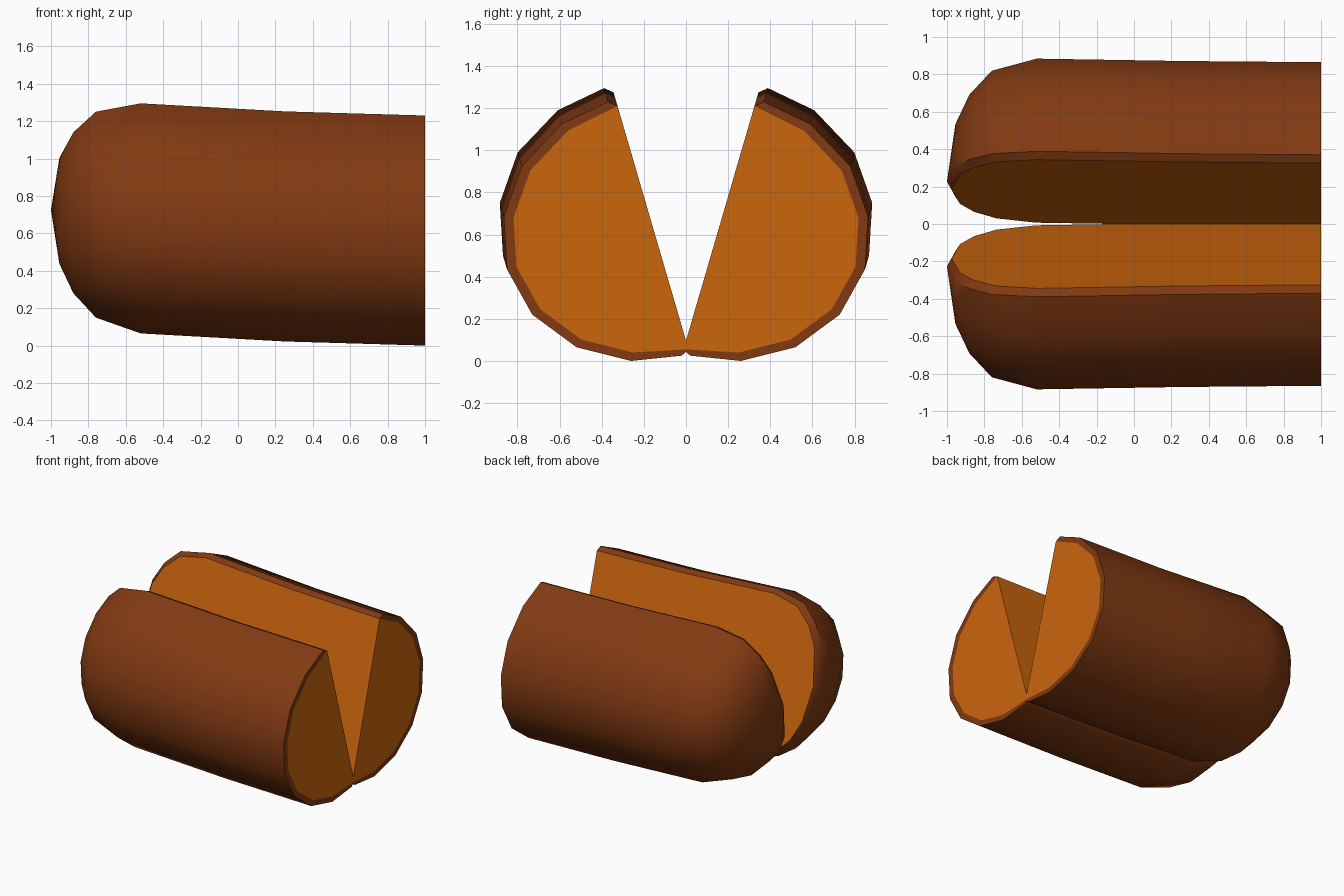
import bpy, bmesh, math

if "Cube" in bpy.data.objects:
    bpy.data.objects.remove(bpy.data.objects["Cube"])


def material(name, colour):
    m = bpy.data.materials.new(name)
    m.diffuse_color = (*colour, 1)
    m.use_nodes = True
    m.node_tree.nodes["Principled BSDF"].inputs["Base Color"].default_value = m.diffuse_color
    return m


crust = material("brown crust", (0.22, 0.042, 0.006))
crumb = material("golden crumb", (0.60, 0.132, 0.004))

# Half cross-section at the open end: rounded crust arc and the sloping cut line (y, z)
ARC = [(.02, .03), (.26, .005), (.52, .07), (.73, .225), (.85, .44),
       (.865, .69), (.78, .93), (.59, 1.13), (.37, 1.235)]
CUT_BOTTOM, CUT_TOP = (-.012, .06), (.325, 1.215)
SLOPE = 0.293
ARC_MID, CUT_MID = (.195, .62), (.152, .62)

# Stations along the bun: x, section scale, rise along the cut plane
STATIONS = [(-1, 0, .11), (-.955, .46, .105), (-.88, .70, .095), (-.76, .895, .085),
            (-.52, 1, .065), (.25, 1, .022), (1, 1, 0)]


def place(p, mid, x, s, rise):
    return (x, mid[0] + (p[0] - mid[0]) * s + rise * SLOPE,
            mid[1] + (p[1] - mid[1]) * s + rise)


bm = bmesh.new()
rings = []
for x, s, rise in STATIONS:
    cx = x + (.025 if s < 1 else 0)
    pts = [place(CUT_BOTTOM, CUT_MID, cx, s, rise)]
    pts += [place(p, ARC_MID, x, s, rise) for p in ARC]
    pts.append(place(CUT_TOP, CUT_MID, cx, s, rise))
    rings.append([bm.verts.new(p) for p in pts])

# Crust skin, with the crumb on the cut side
n = len(rings[0])
for a, b in zip(rings, rings[1:]):
    for i in range(n):
        j = (i + 1) % n
        f = bm.faces.new((a[i], a[j], b[j], b[i]))
        f.material_index = 1 if i == n - 1 else 0

# Flat end: crust rim around a crumb face
end = rings[-1]
inner = [end[0]]
inner += [bm.verts.new(place(p, CUT_MID, 1, .935, 0)) for p in ARC[1:-1]]
inner.append(end[-1])
outer = end[1:-1]
for i in range(len(outer) - 1):
    bm.faces.new((outer[i], outer[i + 1], inner[i + 1], inner[i]))
bm.faces.new(inner).material_index = 1

bmesh.ops.remove_doubles(bm, verts=bm.verts[:], dist=.0005)
bmesh.ops.recalc_face_normals(bm, faces=bm.faces[:])
# Trim at the hinge so both halves meet cleanly
bmesh.ops.bisect_plane(bm, geom=bm.verts[:] + bm.edges[:] + bm.faces[:], dist=1e-5,
                       plane_co=(0, 0, 0), plane_no=(0, 1, 0), clear_inner=True)

lowest = min(v.co.z for v in bm.verts)
for v in bm.verts:
    v.co.z -= lowest

me = bpy.data.meshes.new("split_bun")
bm.to_mesh(me)
bm.free()
me.materials.append(crust)
me.materials.append(crumb)
bun = bpy.data.objects.new("split_bun", me)
bpy.context.collection.objects.link(bun)
bpy.context.view_layer.objects.active = bun
bun.select_set(True)
bpy.ops.object.shade_smooth_by_angle(angle=math.radians(38))

# Second half
mirror = bun.modifiers.new("other half", 'MIRROR')
mirror.use_axis = (False, True, False)
mirror.use_mirror_merge = False
